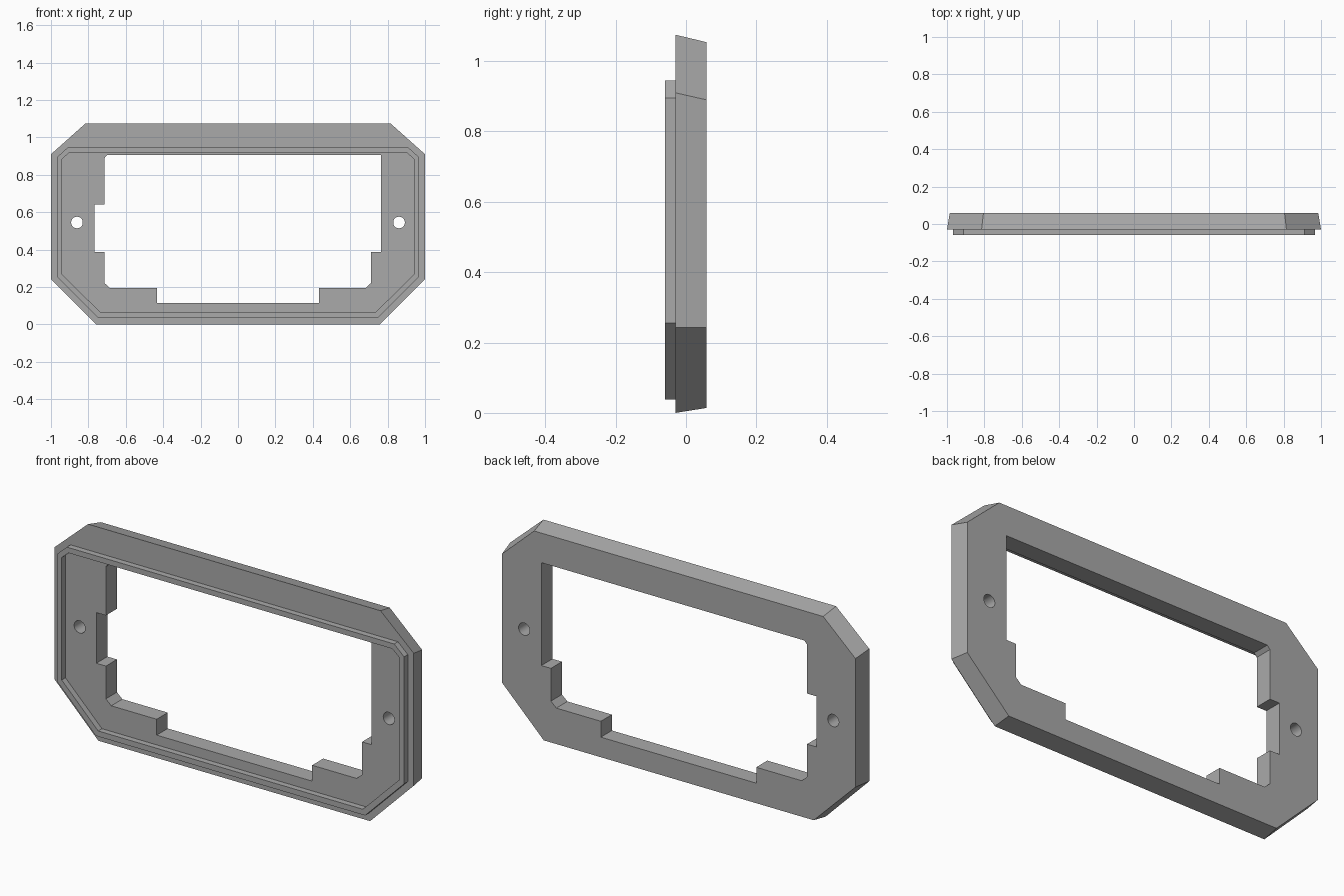
import bpy
import bmesh
import math

if "Cube" in bpy.data.objects:
    bpy.data.objects.remove(bpy.data.objects["Cube"])

FRONT, SEAM, BACK = -0.06, -0.03, 0.058

grey = bpy.data.materials.new("mid grey")
grey.diffuse_color = (0.40, 0.40, 0.40, 1)
grey.use_nodes = True
grey.node_tree.nodes["Principled BSDF"].inputs["Base Color"].default_value = grey.diffuse_color


def mirrored(half):
    """Closed outline from its right half, listed bottom to top."""
    return half + [(-x, z) for x, z in reversed(half)]


def make_object(name, bm):
    bmesh.ops.recalc_face_normals(bm, faces=bm.faces)
    mesh = bpy.data.meshes.new(name)
    bm.to_mesh(mesh)
    bm.free()
    mesh.materials.append(grey)
    obj = bpy.data.objects.new(name, mesh)
    bpy.context.collection.objects.link(obj)
    return obj


def ring(bm, outline, y):
    return [bm.verts.new((x, y, z)) for x, z in outline]


def bridge(bm, a, b):
    n = len(a)
    for i in range(n):
        j = (i + 1) % n
        bm.faces.new((a[i], a[j], b[j], b[i]))


def prism(name, front, back, y0, y1):
    bm = bmesh.new()
    a, b = ring(bm, front, y0), ring(bm, back, y1)
    bm.faces.new(a)
    bm.faces.new(b)
    bridge(bm, a, b)
    return make_object(name, bm)


def cut(target, cutter):
    mod = target.modifiers.new("cut", 'BOOLEAN')
    mod.operation = 'DIFFERENCE'
    mod.solver = 'EXACT'
    mod.object = cutter
    bpy.context.view_layer.objects.active = target
    bpy.ops.object.modifier_apply(modifier=mod.name)
    bpy.data.objects.remove(cutter, do_unlink=True)


# Frame body: chamfered plate tapering slightly towards the back
body_front = mirrored([(0.757, 0), (1, 0.243), (1, 0.91), (0.815, 1.075)])
body_back = mirrored([(0.752, 0.014), (0.985, 0.243), (0.985, 0.89), (0.805, 1.054)])
frame = prism("frame_body", body_front, body_back, SEAM, BACK)

# Stepped opening through the frame
opening = [(-0.70, 0.905), (0.765, 0.905), (0.765, 0.387), (0.712, 0.387),
           (0.712, 0.222), (0.682, 0.195), (0.434, 0.195), (0.434, 0.115),
           (-0.432, 0.115), (-0.432, 0.195), (-0.685, 0.195), (-0.715, 0.222),
           (-0.715, 0.387), (-0.768, 0.387), (-0.768, 0.642), (-0.715, 0.642),
           (-0.715, 0.888)]
cut(frame, prism("opening_cutter", opening, opening, -0.2, 0.2))

# Screw holes on both sides
for side in (-1, 1):
    circle = [(side * 0.861 + 0.031 * math.cos(k * math.tau / 32),
               0.545 + 0.031 * math.sin(k * math.tau / 32)) for k in range(32)]
    cut(frame, prism("hole_cutter", circle, circle, -0.2, 0.2))

# Raised sealing lip around the front
lip_outer = mirrored([(0.75, 0.038), (0.967, 0.255), (0.967, 0.895), (0.912, 0.945)])
lip_inner = mirrored([(0.737, 0.066), (0.94, 0.268), (0.94, 0.885), (0.902, 0.918)])
bm = bmesh.new()
rings = [ring(bm, lip_outer, SEAM), ring(bm, lip_outer, FRONT),
         ring(bm, lip_inner, FRONT), ring(bm, lip_inner, SEAM)]
for a, b in zip(rings, rings[1:]):
    bridge(bm, a, b)
lip = make_object("sealing_lip", bm)

# Crisp edges, with only the hole walls smoothed
for obj in (frame, lip):
    bpy.ops.object.select_all(action='DESELECT')
    obj.select_set(True)
    bpy.context.view_layer.objects.active = obj
    bpy.ops.object.shade_smooth_by_angle(angle=math.radians(20))
